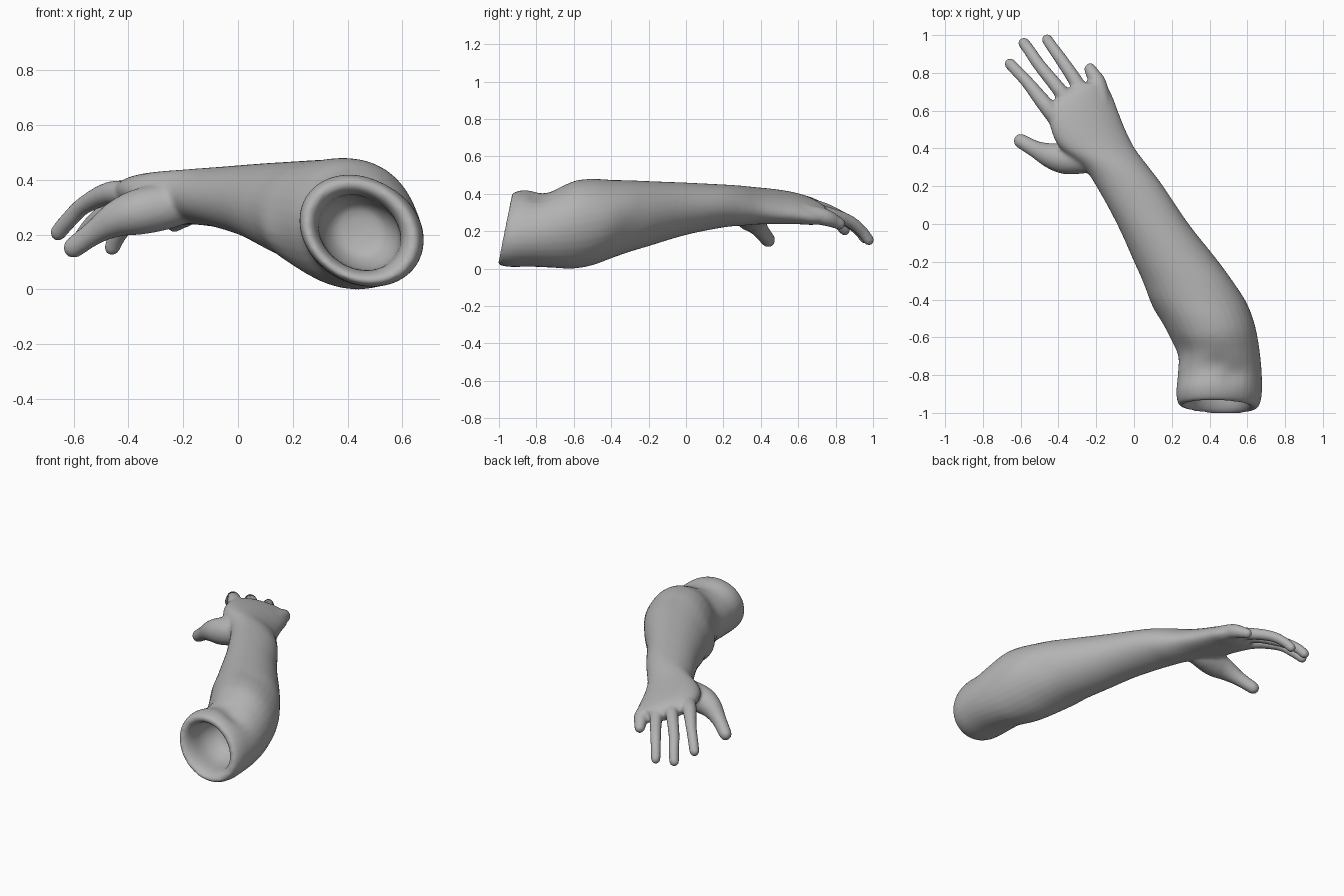
import bpy, bmesh, math
from mathutils import Vector

cube = bpy.data.objects.get("Cube")
if cube:
    bpy.data.objects.remove(cube, do_unlink=True)

skin = bpy.data.materials.new("plain grey")
skin.use_nodes = True
grey = (0.45, 0.45, 0.45, 1.0)
skin.diffuse_color = grey
skin.node_tree.nodes["Principled BSDF"].inputs["Base Color"].default_value = grey

SIDES = 32
UP = Vector((0, 0, 1))


def resample(rows, steps=5):
    """Smooth curve through rows of numbers (Catmull-Rom)."""
    out = []
    for i in range(len(rows) - 1):
        a, b, c, d = (rows[min(max(i + k, 0), len(rows) - 1)] for k in (-1, 0, 1, 2))
        for s in range(steps):
            t = s / steps
            out.append([q + 0.5 * t * (r - p + t * (2 * p - 5 * q + 4 * r - e + t * (3 * (q - r) + e - p)))
                        for p, q, r, e in zip(a, b, c, d)])
    out.append(list(rows[-1]))
    return out


def skin_rings(bm, rings):
    """Closed surface through a series of equal rings."""
    loops = [[bm.verts.new(p) for p in ring] for ring in rings]
    for low, high in zip(loops, loops[1:]):
        for j in range(SIDES):
            k = (j + 1) % SIDES
            bm.faces.new((low[j], low[k], high[k], high[j]))
    bm.faces.new(loops[0][::-1])
    bm.faces.new(loops[-1])


# Muscle swellings and hollows: place, reach, amount
bumps = [
    (Vector((0.50, -0.32, 0.22)), 0.10, -0.016),
    (Vector((0.55, -0.83, 0.38)), 0.06, -0.018),
    (Vector((0.47, -0.76, 0.41)), 0.06, -0.014),
    (Vector((0.11, -0.46, 0.20)), 0.07, 0.012),
    (Vector((0.25, -0.66, 0.36)), 0.09, -0.010),
]


def arm_ring(row):
    y, x0, x1, z0, z1, roll = row
    centre = Vector(((x0 + x1) / 2, y, (z0 + z1) / 2))
    lean = 0.2 * min(max((-0.55 - y) / 0.35, 0), 1)
    ring = []
    for j in range(SIDES):
        a = math.tau * j / SIDES
        p = centre + Vector((math.cos(a) * (x1 - x0) / 2, 0,
                             math.sin(a) * (z1 - z0) / 2 - roll * math.cos(a)))
        away = (p - centre).normalized()
        for place, reach, amount in bumps:
            p += away * amount * math.exp(-((p - place).length / reach) ** 2)
        tilt = lean * (p.z - 0.2)
        ring.append(p + Vector((-tilt, tilt, 0)))
    return ring


def add_finger(bm, rows):
    path = resample(rows)
    points = [Vector(r[:3]) for r in path]
    radii = [r[3] for r in path]
    # rounded tip
    tip, radius = points[-1], radii[-1]
    ahead = (tip - points[-2]).normalized()
    for a in (0.4, 0.8, 1.15, 1.45):
        points.append(tip + ahead * radius * math.sin(a))
        radii.append(radius * math.cos(a))
    rings = []
    for i, (p, r) in enumerate(zip(points, radii)):
        along = points[min(i + 1, len(points) - 1)] - points[max(i - 1, 0)]
        side = along.cross(UP).normalized()
        top = side.cross(along).normalized()
        rings.append([p + r * (side * math.cos(math.tau * j / SIDES) + top * math.sin(math.tau * j / SIDES))
                      for j in range(SIDES)])
    skin_rings(bm, rings)


# Sections from the hollow's floor, over the rim, along the forearm to the palm:
# y, right edge, left edge, bottom, top, roll towards the little finger
sections = [
    (-0.70, 0.42, 0.46, 0.19, 0.23, 0),
    (-0.72, 0.35, 0.54, 0.12, 0.30, 0),
    (-0.80, 0.305, 0.585, 0.075, 0.34, 0),
    (-0.91, 0.295, 0.595, 0.068, 0.348, 0),
    (-0.955, 0.28, 0.61, 0.055, 0.365, 0),
    (-0.972, 0.257, 0.64, 0.033, 0.39, 0),
    (-0.955, 0.238, 0.662, 0.017, 0.41, 0),
    (-0.90, 0.23, 0.676, 0.009, 0.42, 0),
    (-0.80, 0.235, 0.677, 0.01, 0.41, 0),
    (-0.70, 0.235, 0.67, 0.005, 0.435, 0),
    (-0.60, 0.19, 0.655, 0, 0.47, 0),
    (-0.50, 0.14, 0.63, 0.018, 0.48, 0),
    (-0.40, 0.085, 0.59, 0.055, 0.475, 0),
    (-0.30, 0.045, 0.53, 0.09, 0.472, 0),
    (-0.20, 0, 0.45, 0.12, 0.468, 0),
    (0, -0.09, 0.29, 0.18, 0.46, 0),
    (0.20, -0.20, 0.155, 0.22, 0.45, 0),
    (0.30, -0.27, 0.08, 0.23, 0.443, 0.01),
    (0.40, -0.39, 0.005, 0.24, 0.43, 0.025),
    (0.50, -0.44, -0.045, 0.245, 0.415, 0.035),
    (0.60, -0.45, -0.085, 0.245, 0.395, 0.035),
    (0.68, -0.40, -0.115, 0.24, 0.367, 0.03),
    (0.745, -0.30, -0.15, 0.245, 0.33, 0.015),
]

# Finger paths: x, y, z, radius
thumb = [(-0.12, 0.34, 0.33, 0.06), (-0.25, 0.352, 0.305, 0.083), (-0.36, 0.347, 0.283, 0.084),
         (-0.44, 0.362, 0.258, 0.068), (-0.52, 0.395, 0.21, 0.046), (-0.60, 0.44, 0.152, 0.039)]
index = [(-0.36, 0.50, 0.34, 0.05), (-0.46, 0.62, 0.352, 0.044), (-0.56, 0.745, 0.308, 0.034),
         (-0.62, 0.81, 0.25, 0.032), (-0.656, 0.848, 0.207, 0.031)]
middle = [(-0.30, 0.58, 0.33, 0.05), (-0.395, 0.71, 0.325, 0.039), (-0.50, 0.84, 0.268, 0.034),
          (-0.555, 0.92, 0.21, 0.032), (-0.583, 0.958, 0.162, 0.031)]
ring = [(-0.24, 0.62, 0.315, 0.05), (-0.305, 0.75, 0.295, 0.039), (-0.385, 0.87, 0.255, 0.034),
        (-0.435, 0.94, 0.20, 0.031), (-0.46, 0.977, 0.152, 0.03)]
little = [(-0.17, 0.62, 0.30, 0.05), (-0.19, 0.74, 0.275, 0.046),
          (-0.222, 0.80, 0.25, 0.036), (-0.232, 0.82, 0.24, 0.033)]

bm = bmesh.new()
skin_rings(bm, [arm_ring(row) for row in resample(sections)])
for finger in (thumb, index, middle, ring, little):
    add_finger(bm, finger)
bmesh.ops.recalc_face_normals(bm, faces=bm.faces)
mesh = bpy.data.meshes.new("arm_and_hand")
bm.to_mesh(mesh)
bm.free()
mesh.materials.append(skin)
arm = bpy.data.objects.new("arm_and_hand", mesh)
bpy.context.collection.objects.link(arm)

# Fuse the fingers into the palm and soften the joins
fuse = arm.modifiers.new("fuse", 'REMESH')
fuse.mode = 'VOXEL'
fuse.voxel_size = 0.01
fuse.use_smooth_shade = True
soften = arm.modifiers.new("soften", 'SMOOTH')
soften.factor = 0.5
soften.iterations = 10
